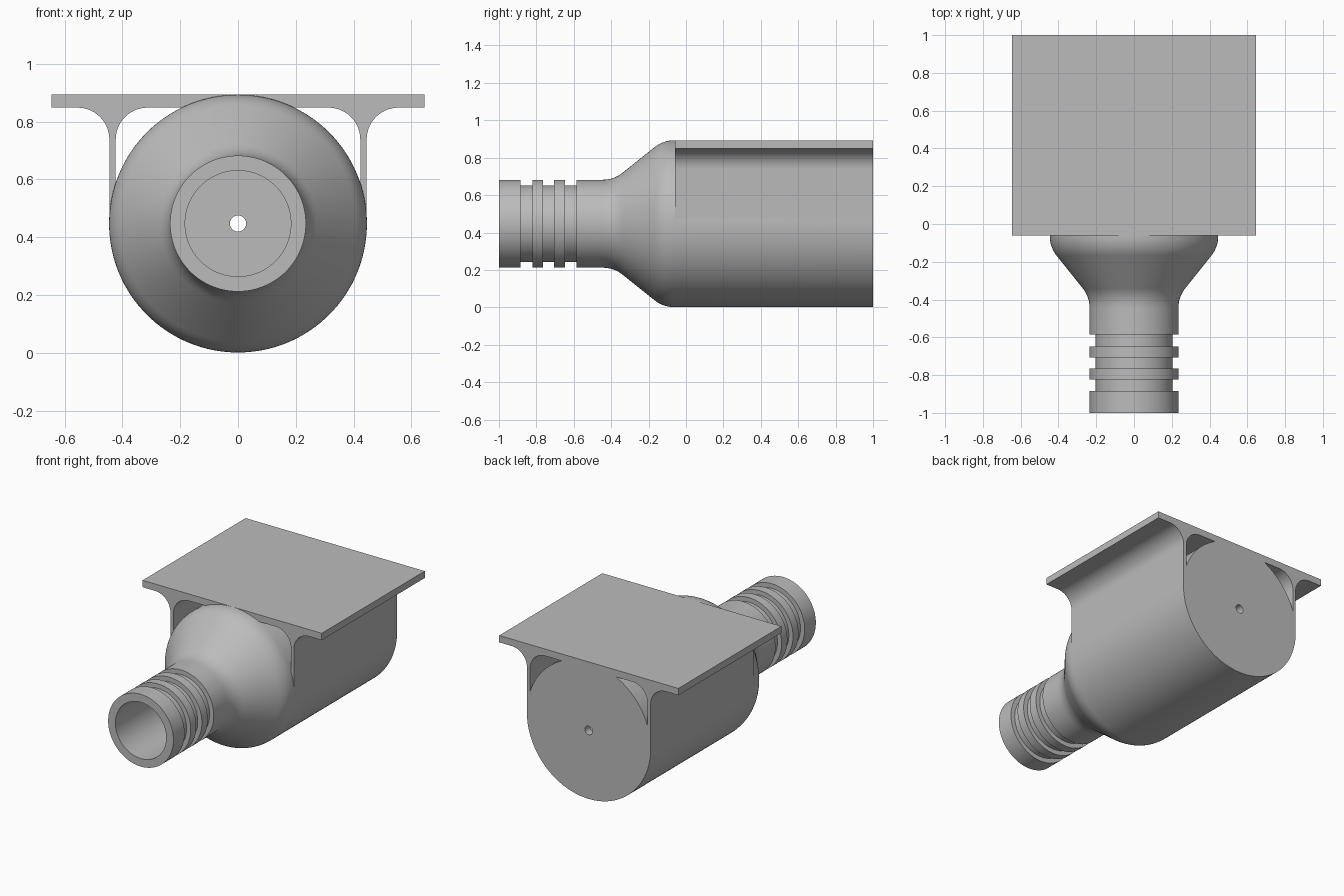
import bpy
import bmesh
from math import sin, cos, pi, radians
from mathutils import Vector

cube = bpy.data.objects.get("Cube")
if cube:
    bpy.data.objects.remove(cube, do_unlink=True)

grey = bpy.data.materials.new("plain_grey")
grey.use_nodes = True
GREY = (0.5, 0.5, 0.5, 1)
grey.diffuse_color = GREY
grey.node_tree.nodes["Principled BSDF"].inputs["Base Color"].default_value = GREY

AXIS_Z = 0.447
BODY_R = 0.446
NECK_R = 0.235
GROOVE_R = 0.205
BORE_R = 0.183
HOLE_R = 0.028


def finish(name, bm):
    bmesh.ops.recalc_face_normals(bm, faces=bm.faces)
    mesh = bpy.data.meshes.new(name)
    bm.to_mesh(mesh)
    bm.free()
    mesh.materials.append(grey)
    obj = bpy.data.objects.new(name, mesh)
    bpy.context.collection.objects.link(obj)
    bpy.ops.object.select_all(action='DESELECT')
    obj.select_set(True)
    bpy.context.view_layer.objects.active = obj
    bpy.ops.object.shade_smooth_by_angle(angle=radians(30))
    return obj


def rounded(before, corner, after, size, steps=8):
    """Replace a profile corner by a smooth curve."""
    before, corner, after = Vector(before), Vector(corner), Vector(after)
    a = corner + (before - corner).normalized() * size
    b = corner + (after - corner).normalized() * size
    ts = [i / steps for i in range(steps + 1)]
    return [tuple(a * (1 - t) ** 2 + corner * 2 * t * (1 - t) + b * t * t) for t in ts]


def arc(cx, cz, r, start, end, steps=14):
    angles = [radians(start + (end - start) * i / steps) for i in range(steps + 1)]
    return [(cx + r * cos(a), cz + r * sin(a)) for a in angles]


def lathe(name, profile, segments=128):
    """Turn a closed (radius, y) profile about the body axis."""
    bm = bmesh.new()
    rings = []
    for i in range(segments):
        a = 2 * pi * i / segments
        rings.append([bm.verts.new((r * sin(a), y, AXIS_Z + r * cos(a))) for r, y in profile])
    n = len(profile)
    for i in range(segments):
        p, q = rings[i], rings[(i + 1) % segments]
        for j in range(n):
            k = (j + 1) % n
            bm.faces.new((p[j], p[k], q[k], q[j]))
    return finish(name, bm)


# Hollow body: grooved neck, flared shoulder, chamber and drilled end wall
shoulder_low, shoulder_high = (NECK_R, -0.386), (BODY_R, -0.122)
outer = [(NECK_R, -1)]
for front, back in ((-0.885, -0.822), (-0.765, -0.707), (-0.648, -0.585)):
    outer += [(NECK_R, front), (GROOVE_R, front), (GROOVE_R, back), (NECK_R, back)]
outer += rounded((NECK_R, -0.6), shoulder_low, shoulder_high, 0.06)
outer += rounded(shoulder_low, shoulder_high, (BODY_R, 1), 0.06)
outer += [(BODY_R, 1)]
inner = [(HOLE_R, 1), (HOLE_R, 0.95), (0.394, 0.95), (0.394, -0.1),
         (BORE_R, -0.365), (BORE_R, -1)]
lathe("hollow_body", outer + inner)

# Mounting bracket: flat plate with two filleted side webs, one mirrored section
PLATE_X, TOP, UNDER = 0.645, 0.893, 0.848
WEB_OUT, WEB_IN, FILLET = 0.445, 0.423, 0.11
half = [(PLATE_X, TOP), (PLATE_X, UNDER)]
half += arc(WEB_OUT + FILLET, UNDER - FILLET, FILLET, 90, 180)
half += [(WEB_OUT, AXIS_Z), (WEB_IN, AXIS_Z)]
half += arc(WEB_IN - FILLET, UNDER - FILLET, FILLET, 0, 90)
section = half + [(-x, z) for x, z in reversed(half)]

bm = bmesh.new()
face = bm.faces.new([bm.verts.new((x, -0.06, z)) for x, z in section])
extruded = bmesh.ops.extrude_face_region(bm, geom=[face], use_keep_orig=True)
moved = [v for v in extruded["geom"] if isinstance(v, bmesh.types.BMVert)]
bmesh.ops.translate(bm, verts=moved, vec=(0, 1.06, 0))
finish("mounting_bracket", bm)
